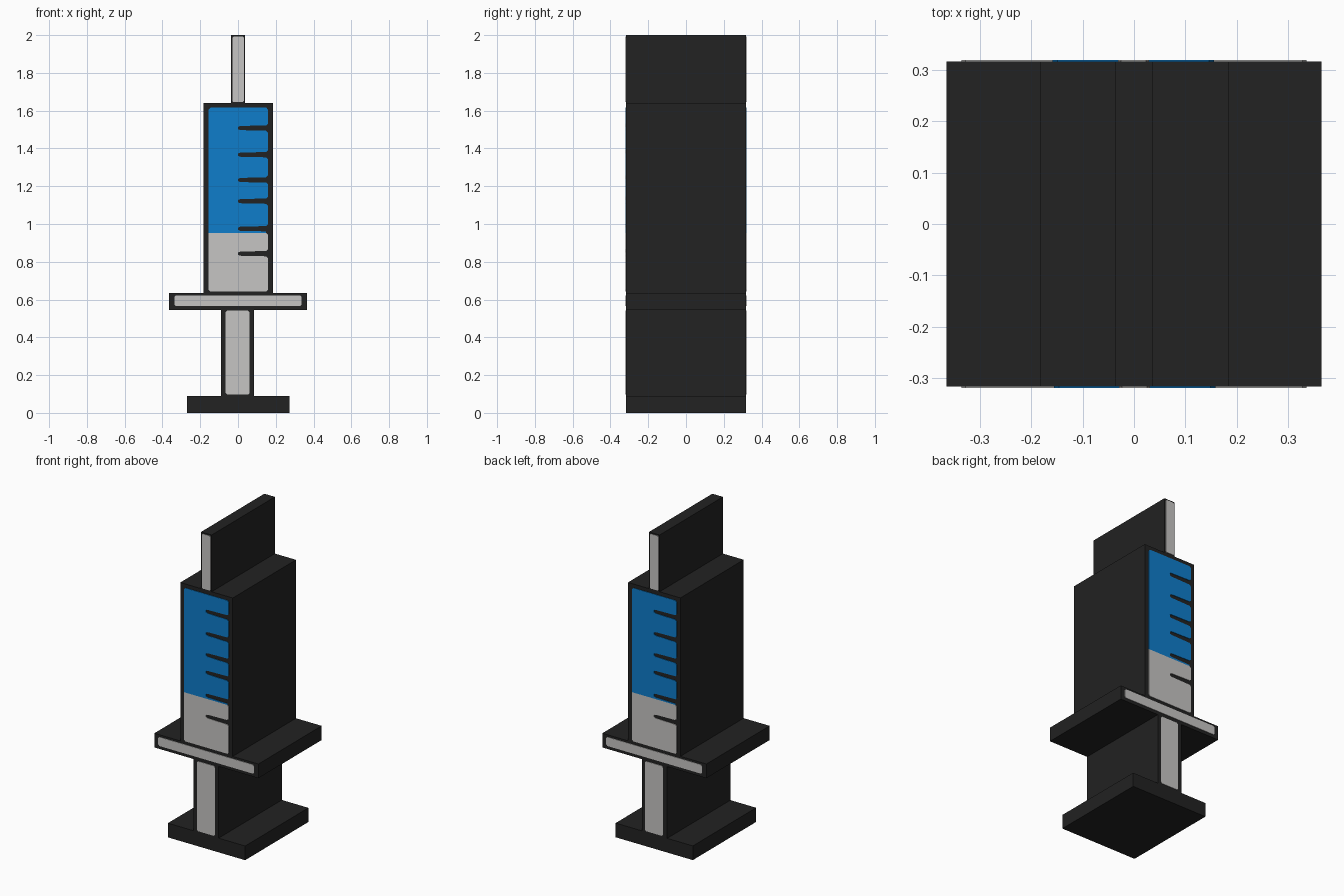
import bpy, bmesh
from mathutils import Matrix, Vector
from math import pi

if "Cube" in bpy.data.objects:
    bpy.data.objects.remove(bpy.data.objects["Cube"])

HALF = 0.32      # half depth of the whole model
PLATE = 0.003    # thickness of the coloured plates


def material(name, rgb):
    m = bpy.data.materials.new(name)
    m.diffuse_color = (*rgb, 1)
    m.use_nodes = True
    m.node_tree.nodes["Principled BSDF"].inputs["Base Color"].default_value = m.diffuse_color
    return m


DARK = material("charcoal", (0.016, 0.016, 0.016))
GREY = material("light grey", (0.565, 0.555, 0.546))
BLUE = material("liquid blue", (0.0044, 0.205, 0.597))


def finish(name, bm, mat):
    bmesh.ops.recalc_face_normals(bm, faces=bm.faces)
    me = bpy.data.meshes.new(name)
    bm.to_mesh(me)
    bm.free()
    me.materials.append(mat)
    ob = bpy.data.objects.new(name, me)
    bpy.context.collection.objects.link(ob)


def block(name, x0, x1, z0, z1):
    bm = bmesh.new()
    bmesh.ops.create_cube(bm, size=1)
    d = 2 * (HALF - PLATE)
    for v in bm.verts:
        v.co = ((x0 + x1) / 2 + v.co.x * (x1 - x0), v.co.y * d,
                (z0 + z1) / 2 + v.co.z * (z1 - z0))
    finish(name, bm, DARK)


def plates(name, outline, mat):
    """Thin plate on the front, repeated on the back by a half turn."""
    bm = bmesh.new()
    face = bm.faces.new([bm.verts.new((x, -HALF, z)) for x, z in outline])
    ext = bmesh.ops.extrude_face_region(bm, geom=[face], use_keep_orig=True)
    new = [g for g in ext["geom"] if isinstance(g, bmesh.types.BMVert)]
    bmesh.ops.translate(bm, verts=new, vec=Vector((0, PLATE, 0)))
    dup = bmesh.ops.duplicate(bm, geom=bm.verts[:] + bm.edges[:] + bm.faces[:])
    back = [g for g in dup["geom"] if isinstance(g, bmesh.types.BMVert)]
    bmesh.ops.rotate(bm, verts=back, cent=(0, 0, 0), matrix=Matrix.Rotation(pi, 3, 'Z'))
    finish(name, bm, mat)


def rounded(x0, x1, z0, z1, r=0.008):
    return [(x0 + r, z0), (x1 - r, z0), (x1, z0 + r), (x1, z1 - r),
            (x1 - r, z1), (x0 + r, z1), (x0, z1 - r), (x0, z0 + r)]


def comb(x0, x1, z0, z1, ticks, round_top, r=0.01, h=0.014):
    """Window outline with scale marks cut in from its right edge."""
    p = [(x0, z0)] if round_top else [(x0, z0 + r), (x0 + r, z0)]
    p.append((x1 - r, z0))
    if ticks[0] - h - r > z0 + r:
        p.append((x1, z0 + r))
    for t in ticks:
        if t - h - r > z0 + r:
            p.append((x1, t - h - r))
        p += [(x1 - r, t - h), (0.012, t - 0.011), (0.0, t - 0.006), (0.0, t + 0.006),
              (0.012, t + 0.011), (x1 - r, t + h), (x1, t + h + r)]
    p += [(x1, z1 - r), (x1 - r, z1)]
    p += [(x0 + r, z1), (x0, z1 - r)] if round_top else [(x0, z1)]
    return p


# Dark body parts
block("plunger_base", -0.27, 0.272, 0.0, 0.09)
block("plunger_rod", -0.09, 0.086, 0.09, 0.545)
block("finger_flange", -0.365, 0.365, 0.545, 0.635)
block("barrel", -0.183, 0.185, 0.635, 1.64)
block("needle", -0.037, 0.037, 1.64, 2.0)

# Grey panels
plates("rod_panel", rounded(-0.065, 0.062, 0.097, 0.541), GREY)
plates("flange_panel", rounded(-0.336, 0.336, 0.565, 0.622), GREY)
plates("needle_panel", rounded(-0.029, 0.031, 1.645, 1.992, 0.006), GREY)

# Barrel window: empty part and liquid, with scale marks left dark
plates("empty_window", comb(-0.156, 0.159, 0.643, 0.953, [0.843], False), GREY)
plates("liquid_window", comb(-0.156, 0.159, 0.953, 1.616,
                             [0.975, 1.121, 1.233, 1.367, 1.508], True), BLUE)
